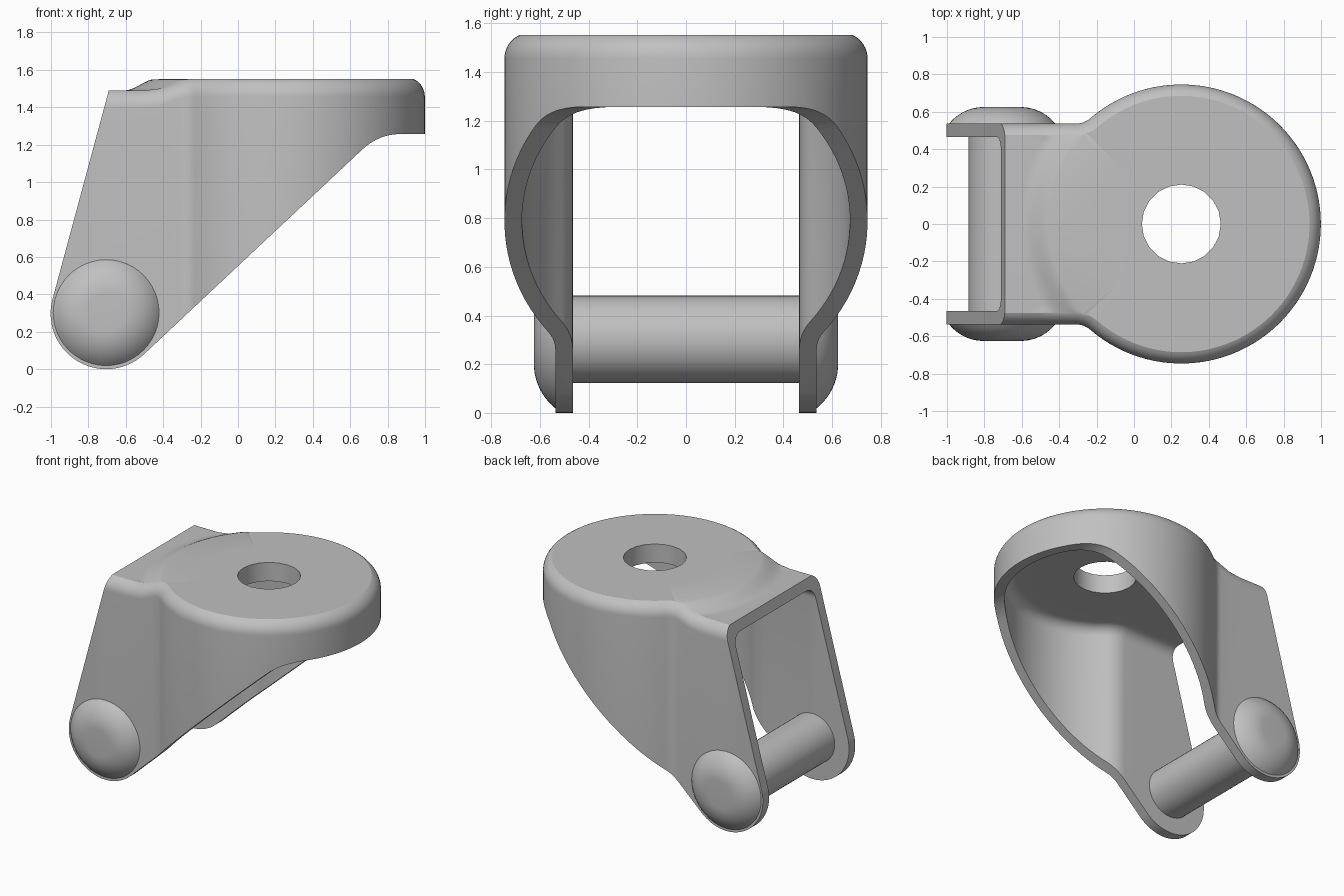
import bpy, bmesh, math
from math import sin, cos, pi

if "Cube" in bpy.data.objects:
    bpy.data.objects.remove(bpy.data.objects["Cube"])

steel = bpy.data.materials.new("grey steel")
steel.use_nodes = True
GREY = (0.53, 0.53, 0.53, 1)
steel.diffuse_color = GREY
steel.node_tree.nodes["Principled BSDF"].inputs["Base Color"].default_value = GREY

CX, R = 0.253, 0.746       # swivel disc centre and radius
HALF, BLEND = 0.537, 0.12  # neck half width and disc-to-neck fillet
WALL = 0.072
AX, AZ = -0.705, 0.297     # axle position


def make_object(name, bm):
    bmesh.ops.recalc_face_normals(bm, faces=bm.faces)
    mesh = bpy.data.meshes.new(name)
    bm.to_mesh(mesh)
    bm.free()
    ob = bpy.data.objects.new(name, mesh)
    bpy.context.collection.objects.link(ob)
    mesh.materials.append(steel)
    return ob


def activate(ob):
    bpy.ops.object.select_all(action='DESELECT')
    ob.select_set(True)
    bpy.context.view_layer.objects.active = ob


def boolean(ob, cutter, operation):
    mod = ob.modifiers.new("cut", 'BOOLEAN')
    mod.object, mod.operation, mod.solver = cutter, operation, 'EXACT'
    activate(ob)
    bpy.ops.object.modifier_apply(modifier=mod.name)
    bpy.data.objects.remove(cutter)


def outline(d):
    """Keyhole plan of disc and neck, inset by d."""
    reach = math.sqrt((R + BLEND) ** 2 - (HALF + BLEND) ** 2)
    fx, fy = CX - reach, HALF + BLEND
    end = math.atan2(fy, -reach)
    half = [(CX + (R - d) * cos(end * i / 40), (R - d) * sin(end * i / 40)) for i in range(41)]
    for i in range(1, 9):
        a = (end - pi) + (pi / 2 - end) * i / 8
        half.append((fx + (BLEND + d) * cos(a), fy + (BLEND + d) * sin(a)))
    back = -1.3 + d
    half += [(fx + (back - fx) * i / 10, HALF - d) for i in range(1, 11)]
    half += [(back, (HALF - d) * (1 - i / 12)) for i in range(1, 13)]
    return half + [(x, -y) for x, y in half[-2:0:-1]]


def stepped_top(radius):
    """Raised disc easing down to the lower neck."""
    t = min(max((radius - 0.69) / 0.17, 0), 1)
    return 1.552 - 0.062 * t * t * (3 - 2 * t)


def flat_ceiling(radius):
    return 1.415


def keyhole_solid(name, inset, rim, sweep, height):
    """Closed keyhole solid whose rim is an arc of the given radius and sweep."""
    edge = outline(inset + rim * (1 - cos(sweep)))
    spans = [math.hypot(x - CX, y) for x, y in edge]
    loops = [[(x, y, -0.2) for x, y in outline(inset)]]
    for k in range(9):
        a = sweep * k / 8
        ring = outline(inset + rim * (1 - cos(a)))
        loops.append([(x, y, height(s) - rim * (sin(sweep) - sin(a)))
                      for (x, y), s in zip(ring, spans)])
    for k in range(9, -1, -1):
        reach = 0.69 + 0.02 * k if k else 0.45
        ring = []
        for (x, y), s in zip(edge, spans):
            f = min(reach, s) / s
            ring.append((CX + (x - CX) * f, y * f, height(s * f)))
        loops.append(ring)
    bm = bmesh.new()
    rows = [[bm.verts.new(p) for p in loop] for loop in loops]
    n = len(edge)
    for a, b in zip(rows, rows[1:]):
        for i in range(n):
            j = (i + 1) % n
            bm.faces.new((a[i], a[j], b[j], b[i]))
    bm.faces.new(rows[0][::-1])
    bm.faces.new(rows[-1])
    bmesh.ops.remove_doubles(bm, verts=bm.verts, dist=0.0002)
    return make_object(name, bm)


def prism(name, points, offset, depth):
    bm = bmesh.new()
    face = bm.faces.new([bm.verts.new(p) for p in points])
    out = bmesh.ops.extrude_face_region(bm, geom=[face])
    move = [v for v in out["geom"] if isinstance(v, bmesh.types.BMVert)]
    bmesh.ops.translate(bm, verts=move, vec=[c * depth for c in offset])
    return make_object(name, bm)


# Fork: hollow shell trimmed to its side profile
fork = keyhole_solid("fork_bracket", 0, 0.105, math.radians(65), stepped_top)
boolean(fork, keyhole_solid("hollow", WALL, 0.08, pi / 2, flat_ceiling), 'DIFFERENCE')

side = [(-0.634, 1.7)]
start, stop = math.radians(165.5), math.radians(313.2)
for i in range(29):
    a = start + (stop - start) * i / 28
    side.append((AX + 0.297 * cos(a), AZ + 0.297 * sin(a)))
for i in range(9):  # curve into the underside of the disc
    t = i / 8
    side.append(((1 - t) ** 2 * 0.66 + 2 * t * (1 - t) * 0.75 + t * t * 0.87,
                 (1 - t) ** 2 * 1.17 + (1 - (1 - t) ** 2) * 1.257))
side += [(1.2, 1.257), (1.2, 1.7)]
boolean(fork, prism("side_profile", [(x, -1, z) for x, z in side], (0, 1, 0), 2), 'INTERSECT')

# Swivel hole
hole = [(CX + 0.211 * cos(2 * pi * i / 20), 0.211 * sin(2 * pi * i / 20), 1.3) for i in range(20)]
boolean(fork, prism("swivel_hole", hole, (0, 0, 1), 0.5), 'DIFFERENCE')

# Axle pin turned around y, with a flat-topped dome on each end
CROWN, HEAD, BULGE = 0.1, 0.283, 0.088
arc = ((HEAD - CROWN) ** 2 + BULGE ** 2) / (2 * BULGE)
spread = math.asin((HEAD - CROWN) / arc)
profile = [(0, HALF + BULGE)]
for i in range(11):
    a = spread * i / 10
    profile.append((CROWN + arc * sin(a), HALF + BULGE - arc * (1 - cos(a))))
profile += [(HEAD, HALF - 0.01), (0.18, HALF - 0.01)]
profile += [(r, -y) for r, y in reversed(profile)]
bm = bmesh.new()
verts = [bm.verts.new((AX + r, y, AZ + 0.005)) for r, y in profile]
edges = [bm.edges.new(pair) for pair in zip(verts, verts[1:])]
bmesh.ops.spin(bm, geom=verts + edges, cent=(AX, 0, AZ + 0.005), axis=(0, 1, 0),
               angle=2 * pi, steps=48, use_duplicate=False)
bmesh.ops.remove_doubles(bm, verts=bm.verts, dist=0.0002)
axle = make_object("axle_pin", bm)

for ob in (fork, axle):
    activate(ob)
    bpy.ops.object.shade_smooth_by_angle(angle=math.radians(23))
